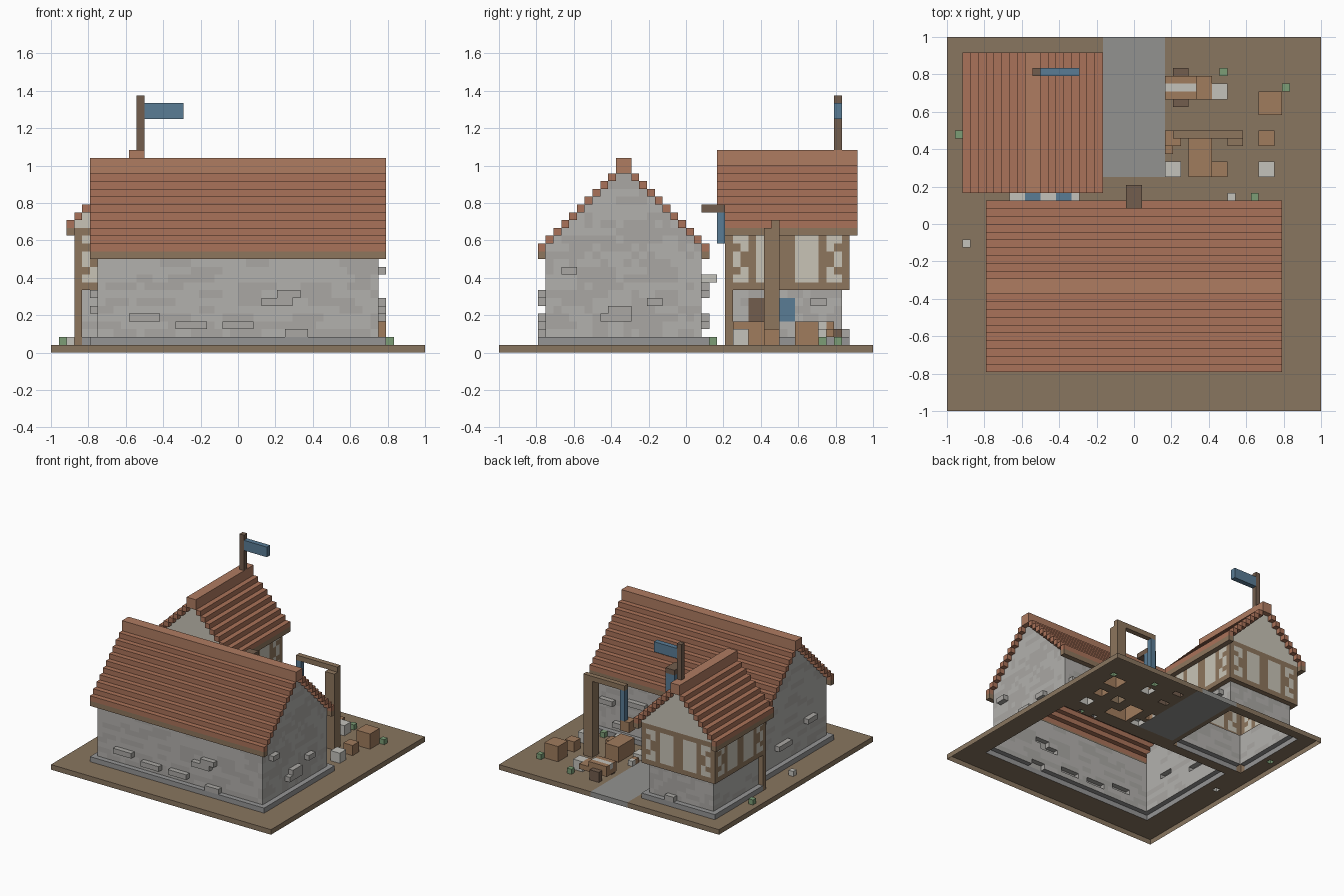
import bpy, bmesh, random
from mathutils import Vector

if "Cube" in bpy.data.objects:
    bpy.data.objects.remove(bpy.data.objects["Cube"])

random.seed(4)
U = 1 / 24                      # block size
PALETTE = {
    "stone": (.45, .44, .42), "stone_dark": (.40, .39, .37), "plinth": (.30, .30, .30),
    "roof": (.40, .17, .10), "ridge": (.43, .20, .12), "timber": (.27, .18, .11),
    "dark_wood": (.17, .11, .075), "plaster": (.58, .55, .47), "earth": (.25, .18, .115),
    "path": (.29, .29, .28), "blue": (.10, .20, .30), "crate": (.35, .20, .11),
    "green": (.20, .34, .18), "pale": (.55, .54, .50)}
grid = {}                       # (x, y, z) -> (part, colour)


def box(part, col, x0, x1, y0, y1, z0, z1):
    for x in range(x0, x1):
        for y in range(y0, y1):
            for z in range(z0, z1):
                grid[x, y, z] = (part, col)


def mottle(part, chance=.3):
    """Patch a stone wall with short darker courses."""
    for (x, y, z), (p, c) in list(grid.items()):
        if p == part and c == "stone" and random.random() < chance * .4:
            for d in range(random.randint(2, 4)):
                for q in ((x + d, y, z), (x, y + d, z)):
                    if grid.get(q) == (part, "stone"):
                        grid[q] = (part, "stone_dark")


# ground slab with paved path
box("ground", "earth", -24, 24, -24, 24, 0, 1)
box("ground", "path", -4, 4, 6, 24, 0, 1)

# main hall: plinth, walls, gables and stepped roof
box("hall_plinth", "plinth", -19, 19, -19, 3, 1, 2)
box("hall_walls", "stone", -18, 18, -18, 2, 2, 13)
for k in range(11):
    for y in (-19 + k, 2 - k):
        if k:
            box("hall_walls", "stone", -18, 18, y, y + 1, 13, 13 + k)
        else:
            box("hall_eaves", "timber", -19, 19, y, y + 1, 12, 13)
        box("hall_roof", "ridge" if k == 10 else "roof", -19, 19, y, y + 1, 13 + k, 14 + k + k // 10)
mottle("hall_walls")

# wing: plinth, stone storey, jettied timber storey, roof
box("wing_plinth", "plinth", -21, -5, 5, 21, 1, 2)
box("wing_lower_walls", "stone", -20, -6, 6, 20, 2, 8)
box("wing_upper_walls", "plaster", -21, -5, 5, 21, 8, 16)
for k in range(9):
    for x in (-22 + k, -5 - k):
        if k:
            box("wing_upper_walls", "plaster", x, x + 1, 5, 21, 16, 16 + k)
        else:
            box("wing_eaves", "timber", x, x + 1, 4, 22, 15, 16)
        box("wing_roof", "ridge" if k == 8 else "roof", x, x + 1, 4, 22, 16 + k, 17 + k + k // 8)
mottle("wing_lower_walls")

# timber framing painted on the upper storey
for (x, y, z), (p, c) in list(grid.items()):
    if p == "wing_upper_walls" and z < 16:
        for n, face in ((x + 21, y in (5, 20)), (y - 5, x in (-21, -6))):
            m = min(n, 15 - n)
            brace = (m in (1, 2) and z - 9 == m) or (m in (1, 2) and z == 14 - m)
            if face and (z in (8, 15) or m in (0, 3, 7) or brace):
                grid[x, y, z] = ("wing_frame", "timber")
for x in (-21, -6):
    box("wing_corner_post", "timber", x, x + 1, 5, 6, 1, 8)
box("wing_door", "dark_wood", -7, -6, 8, 11, 2, 7)
box("wing_window", "blue", -7, -6, 12, 14, 4, 7)

# protruding stones: (x range, y range, z)
STONES = [
    (-14, -10, -19, -18, 4), (-8, -4, -19, -18, 3), (-2, 2, -19, -18, 3), (3, 7, -19, -18, 6),
    (5, 8, -19, -18, 7), (6, 9, -19, -18, 2), (18, 19, -16, -14, 10), (18, 19, -5, -3, 6),
    (18, 19, -10, -7, 5), (18, 19, -11, -7, 4), (-19, -18, -6, -2, 5), (-19, -18, -14, -11, 7),
    (7, 11, 2, 3, 8), (14, 17, 2, 3, 7), (2, 5, 2, 3, 4), (11, 14, 2, 3, 3),
    (-6, -5, 16, 18, 6), (-12, -10, 20, 21, 2)]
for x0, x1, y0, y1, z in STONES:
    box("wall_stones", "stone_dark", x0, x1, y0, y1, z, z + 1)

# striped awning on the hall's back wall
for i, x in enumerate(range(-16, -7, 2)):
    box("awning", "blue" if i % 2 else "pale", x, min(x + 2, -7), 2, 4, 9, 10)

# hanging sign, flag pole and flag
box("sign_beam", "dark_wood", -1, 1, 2, 5, 18, 19)
box("sign_board", "blue", -1, 1, 4, 5, 14, 18)
box("flag_pole", "dark_wood", -13, -12, 19, 20, 26, 33)
box("flag", "blue", -12, -7, 19, 20, 30, 32)

# yard hoist with hanging bucket
box("hoist_post", "timber", 12, 14, 10, 12, 1, 16)
box("hoist_beam", "timber", 5, 14, 11, 12, 16, 17)
box("hoist_rope", "blue", 5, 6, 11, 12, 10, 16)
box("hoist_bucket", "crate", 4, 6, 10, 12, 8, 10)

# cart with wheels and load
box("cart_bed", "crate", 4, 10, 16, 19, 2, 3)
for y in (16, 18):
    box("cart_side", "crate", 4, 8, y, y + 1, 3, 4)
box("cart_load", "pale", 4, 8, 17, 18, 3, 4)
for y in (15, 19):
    box("cart_wheel", "dark_wood", 5, 7, y, y + 1, 1, 3)
box("stone_block", "pale", 10, 12, 16, 18, 1, 3)

# work bench, crates and loose blocks
box("bench", "crate", 7, 10, 6, 11, 1, 4)
box("bench_step", "crate", 10, 12, 6, 8, 1, 3)
box("crate", "crate", 16, 19, 14, 17, 1, 4)
box("crate", "crate", 16, 18, 10, 12, 1, 3)
box("stone_block", "pale", 16, 18, 6, 8, 1, 3)
box("stone_block", "pale", 4, 6, 6, 8, 1, 2)
for x, y, col in ((4, 9, "crate"), (4, 10, "pale"), (12, 3, "pale"), (-22, -3, "pale")):
    box("loose_block", col, x, x + 1, y, y + 1, 1, 2)
for x, y in ((11, 19), (19, 17), (15, 3), (-23, 11)):
    box("shrub", "green", x, x + 1, y, y + 1, 1, 2)

# turn exposed block sides into one mesh per part (open underneath)
mats = {}
for name, rgb in PALETTE.items():
    mats[name] = bpy.data.materials.new(name)
    mats[name].diffuse_color = (*rgb, 1)
AXES = [Vector(a) for a in ((1, 0, 0), (0, 1, 0), (0, 0, 1))]
parts = {}
for cell, (part, col) in grid.items():
    parts.setdefault(part, []).append((cell, col))
for part, cells in parts.items():
    cols = sorted({c for _, c in cells})
    bm = bmesh.new()
    verts = {}

    def vert(p):
        key = tuple(round(c) for c in p)
        if key not in verts:
            verts[key] = bm.verts.new(Vector(key) * U)
        return verts[key]

    for cell, col in cells:
        o = Vector(cell)
        for a in range(3):
            for s in (1, -1):
                nb = tuple(round(c) for c in o + AXES[a] * s)
                if nb in grid or nb[2] < 0:
                    continue
                b, c = AXES[(a + 1) % 3], AXES[(a + 2) % 3]
                p = o + AXES[a] * (s > 0)
                quad = [p, p + b, p + b + c, p + c][::s]
                f = bm.faces.new([vert(q) for q in quad])
                f.material_index = cols.index(col)
    bmesh.ops.dissolve_limit(bm, angle_limit=.01, verts=bm.verts[:], edges=bm.edges[:], delimit={'MATERIAL'})
    mesh = bpy.data.meshes.new(part)
    bm.to_mesh(mesh)
    bm.free()
    for c in cols:
        mesh.materials.append(mats[c])
    bpy.context.collection.objects.link(bpy.data.objects.new(part, mesh))

for m in bpy.data.materials:
    if m.users and not m.is_grease_pencil:
        m.use_nodes = True
        m.node_tree.nodes["Principled BSDF"].inputs["Base Color"].default_value = m.diffuse_color
